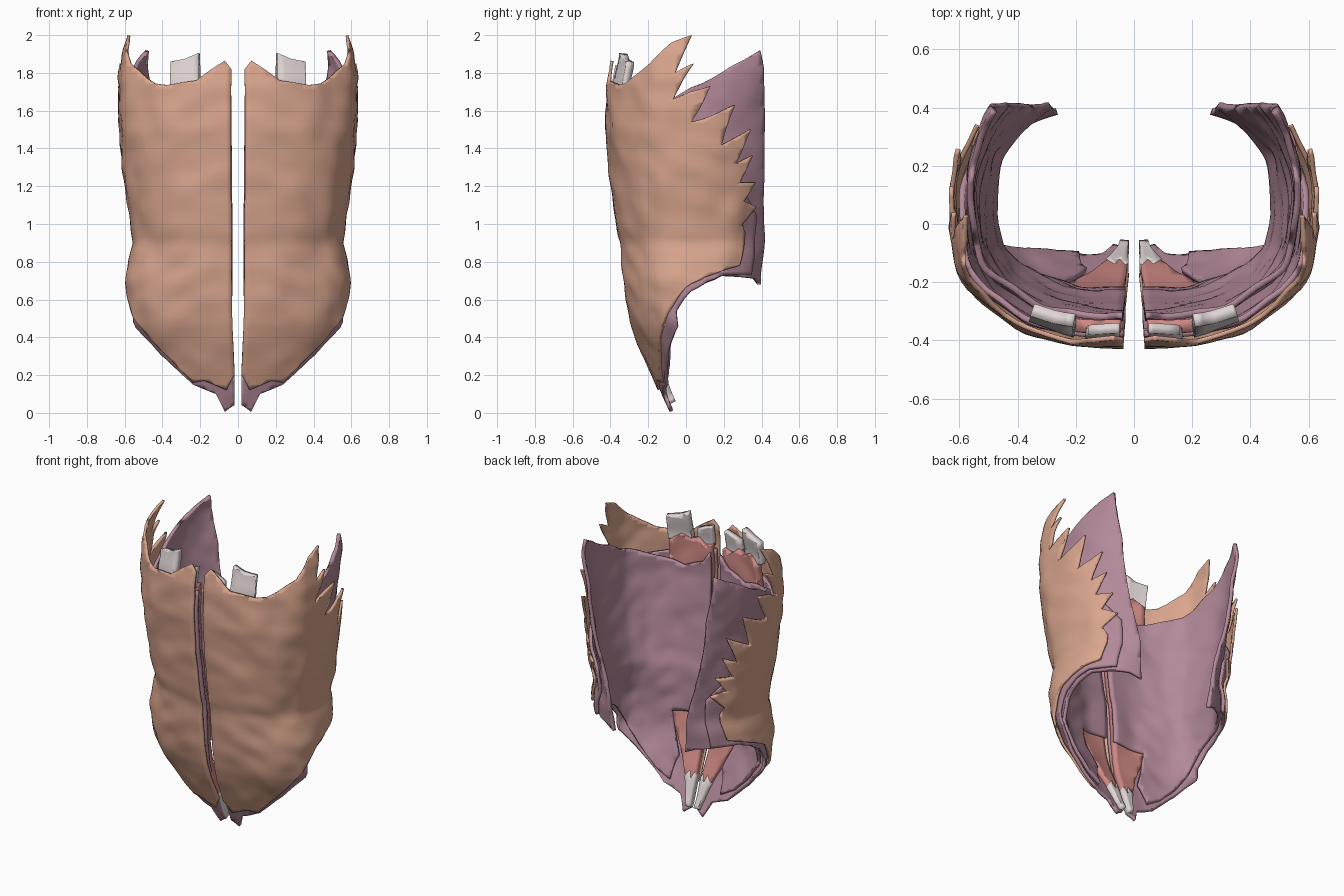
import bpy, bmesh, math
from mathutils import Vector, noise

if "Cube" in bpy.data.objects:
    bpy.data.objects.remove(bpy.data.objects["Cube"])

# Body cross-section by height: z, half width, front depth, back depth
PROFILE = [(0.0, .25, .095, .36), (.16, .36, .17, .37), (.3, .48, .23, .38),
           (.47, .585, .292, .39), (.6, .595, .318, .40), (.7, .60, .335, .405),
           (.8, .58, .345, .415), (.9, .555, .35, .43), (1.0, .567, .375, .44),
           (1.2, .605, .40, .46), (1.5, .632, .432, .51), (1.75, .642, .42, .58),
           (1.9, .622, .395, .62), (2.05, .575, .37, .63)]
YC, EX, EY = .05, .85, .8


def section(z):
    z = max(0, min(2.05, z))
    for a, b in zip(PROFILE, PROFILE[1:]):
        if z <= b[0]:
            t = (z - a[0]) / (b[0] - a[0])
            return [p + (q - p) * t for p, q in zip(a[1:], b[1:])]


# Outline helpers: turn a front x, side y or rear x into (angle, height)
def fx(x, z):
    return math.asin(min(1, x / section(z)[0]) ** (1 / EX)), z


def sy(y, z):
    _, f, b = section(z)
    v = (YC - y) / (f + YC if y < YC else b)
    return math.acos(math.copysign(min(1, abs(v)) ** (1 / EY), v)), z


def bx(x, z):
    return math.pi - fx(x, z)[0], z


def wall_point(a, z, depth):
    w, f, b = section(z)
    s, c = abs(math.sin(a)), math.cos(a)
    depth *= (1 + (.45 if c > 0 else .6) * c) * (.25 + .75 * min(1, z / .75))
    # muscle folds, mostly running across the body
    depth += .016 * noise.noise(Vector((a * 3, 1.7, z * 3.2)))
    depth += .010 * noise.noise(Vector((a * 4 + z * 2, 4.1, z * 9)))
    w_in = w - depth * min(1, s * 2)
    d = (f + YC if c > 0 else b) - depth
    return Vector((w_in * s ** EX, YC - math.copysign(d * abs(c) ** EY, c), z))


def material(name, rgb):
    m = bpy.data.materials.new(name)
    m.diffuse_color = (*rgb, 1)
    m.use_nodes = True
    m.node_tree.nodes["Principled BSDF"].inputs["Base Color"].default_value = m.diffuse_color
    return m


TAN = material("tan_muscle", (.70, .38, .27))
MAUVE = material("mauve_muscle", (.45, .25, .32))
RED = material("red_muscle", (.62, .25, .23))
WHITE = material("tendon", (.75, .67, .67))


def sheet(name, outline, depth, thick, mat):
    """Cut a flat outline into a grid, wrap it on the body wall, thicken, mirror."""
    bm = bmesh.new()
    bm.faces.new([bm.verts.new((a, z, 0)) for a, z in outline])

    def cut(co, no):
        bmesh.ops.bisect_plane(bm, geom=bm.verts[:] + bm.edges[:] + bm.faces[:],
                               dist=1e-5, plane_co=co, plane_no=no)
    for i in range(1, 46):
        cut((i * .07, 0, 0), (1, 0, 0))
    for i in range(1, 68):
        cut((0, i * .03, 0), (0, 1, 0))
    for v in bm.verts:
        v.co = wall_point(v.co.x, v.co.y, depth)
    bm.normal_update()
    if sum(f.normal.dot(f.calc_center_median() * Vector((1, 1, 0))) for f in bm.faces) < 0:
        bmesh.ops.reverse_faces(bm, faces=bm.faces[:])
    me = bpy.data.meshes.new(name)
    bm.to_mesh(me)
    bm.free()
    ob = bpy.data.objects.new(name, me)
    bpy.context.collection.objects.link(ob)
    me.materials.append(mat)
    so = ob.modifiers.new("thickness", 'SOLIDIFY')
    so.thickness, so.offset = thick, -1
    ob.modifiers.new("mirror", 'MIRROR').use_mirror_merge = False
    bpy.ops.object.select_all(action='DESELECT')
    ob.select_set(True)
    bpy.context.view_layer.objects.active = ob
    bpy.ops.object.shade_smooth_by_angle(angle=math.radians(40))
    return ob


# Outer oblique sheet with its saw-tooth rear edge
sheet("outer_oblique", [
    fx(.018, .2), fx(.06, .12), fx(.13, .15), fx(.18, .17), fx(.24, .16), fx(.40, .32),
    fx(.535, .47), sy(-.07, .57), sy(.0, .665), sy(.1, .72), sy(.2, .755), sy(.29, .78),
    sy(.32, .95), sy(.30, 1.0), sy(.38, 1.09), sy(.31, 1.12), sy(.375, 1.22), sy(.29, 1.22),
    sy(.36, 1.36), sy(.27, 1.32), sy(.35, 1.50), sy(.19, 1.42), sy(.26, 1.63), sy(.03, 1.54),
    sy(.13, 1.73), sy(-.07, 1.66), sy(.04, 1.85), sy(-.06, 1.80), sy(.03, 2.0), sy(-.08, 1.96),
    sy(-.19, 1.85), fx(.45, 1.745), fx(.38, 1.735), fx(.22, 1.76), fx(.14, 1.82),
    fx(.07, 1.865), fx(.035, 1.82), fx(.035, 1.0)], 0, .016, TAN)

# Middle oblique sheet, showing as a rim below and behind the outer one
sheet("inner_oblique", [
    fx(.02, .04), fx(.07, .005), fx(.12, .10), fx(.25, .15), fx(.42, .30), fx(.56, .45),
    sy(-.06, .54), sy(.02, .64), sy(.12, .70), sy(.22, .735), sy(.36, .73),
    sy(.39, 1.05), sy(.30, 1.2), sy(.1, 1.4), sy(-.1, 1.55), fx(.4, 1.6),
    fx(.1, 1.68), fx(.035, 1.68), fx(.03, .8)], .024, .02, MAUVE)

# Deep transverse sheet, rising behind and folding in toward the spine
sheet("transverse_sheet", [
    fx(.03, .62), fx(.28, .60), fx(.18, .33), fx(.22, .18), fx(.33, .24), fx(.46, .36),
    sy(-.1, .50), sy(-.02, .62), sy(.1, .69), sy(.22, .73), bx(.36, .71), bx(.28, .68),
    bx(.33, 1.0), bx(.42, 1.3), bx(.48, 1.6), bx(.535, 1.92), sy(.25, 1.83),
    sy(.05, 1.73), sy(-.1, 1.66), fx(.45, 1.59), fx(.25, 1.55), fx(.1, 1.60),
    fx(.04, 1.68), fx(.035, 1.2)], .066, .022, MAUVE)

# Vertical front muscle
sheet("front_muscle", [
    fx(.022, .2), fx(.035, .16), fx(.05, .21), fx(.07, .17), fx(.10, .22), fx(.19, .40),
    fx(.29, .62), fx(.34, .9), fx(.37, 1.3), fx(.37, 1.7), fx(.28, 1.75), fx(.21, 1.72),
    fx(.15, 1.74), fx(.1, 1.70), fx(.045, 1.72), fx(.045, 1.0)], .034, .045, RED)

# Tendons at its top and bottom ends
sheet("lower_tendon", [fx(.018, .04), fx(.05, .04), fx(.10, .21), fx(.07, .25),
                       fx(.05, .2), fx(.03, .25), fx(.02, .22)], .03, .05, WHITE)
sheet("upper_outer_tendon", [fx(.21, 1.70), fx(.375, 1.70), fx(.375, 1.86), fx(.29, 1.875),
                             fx(.215, 1.905)], .02, .045, WHITE)
sheet("upper_inner_tendon", [fx(.05, 1.70), fx(.17, 1.70), fx(.16, 1.80),
                             fx(.05, 1.84)], .02, .035, WHITE)
